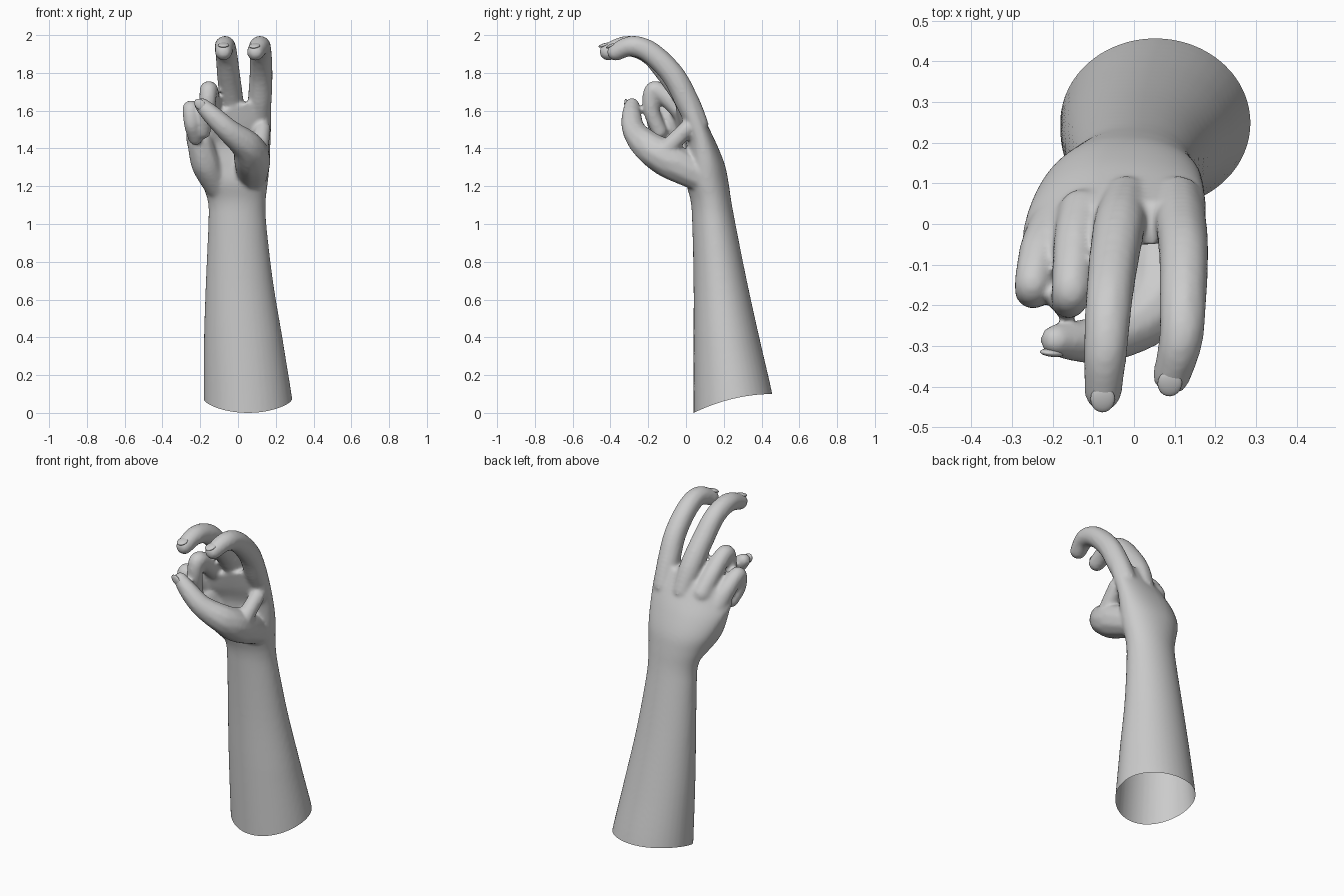
import bpy, bmesh, math
from mathutils import Vector, Matrix

if "Cube" in bpy.data.objects:
    bpy.data.objects.remove(bpy.data.objects["Cube"])


def spline(pts, steps):
    """Smooth curve through tuples of any length (Catmull-Rom)."""
    out = []
    n = len(pts)
    for i in range(n - 1):
        quad = [pts[max(i - 1, 0)], pts[i], pts[i + 1], pts[min(i + 2, n - 1)]]
        for s in range(steps):
            t = s / steps
            out.append([0.5 * (2 * b + (c - a) * t + (2 * a - 5 * b + 4 * c - d) * t * t
                               + (3 * b - a - 3 * c + d) * t ** 3)
                        for a, b, c, d in zip(*quad)])
    out.append(list(pts[-1]))
    return out


def add_digit(bm, pts):
    """Chain of balls (x, y, z, radius) forming a finger-like tube."""
    for x, y, z, r in spline(pts, 8):
        bmesh.ops.create_icosphere(bm, subdivisions=2, radius=r,
                                   matrix=Matrix.Translation((x, y, z)))


def add_limb(bm, sections, sides=40):
    """Loft of rounded sections: z, x min, x max, y min, y max, tilt, arch."""
    rings = []
    for z, x0, x1, y0, y1, tilt, arch in spline(sections, 5):
        ring = []
        for k in range(sides):
            a = 2 * math.pi * k / sides
            c, s = math.cos(a), math.sin(a)
            p = 1 - 0.2 * min(1, abs(tilt) * 3 + arch * 0.3)
            x = (x0 + x1) / 2 + (x1 - x0) / 2 * math.copysign(abs(c) ** p, c)
            y = (y0 + y1) / 2 + (y1 - y0) / 2 * math.copysign(abs(s) ** p, s)
            y -= arch * min(0, x + 0.04) ** 2
            ring.append(bm.verts.new((x, y, z + tilt * (x - 0.1))))
        rings.append(ring)
    for lo, hi in zip(rings, rings[1:]):
        for k in range(sides):
            j = (k + 1) % sides
            bm.faces.new((lo[k], lo[j], hi[j], hi[k]))
    bm.faces.new(rings[0][::-1])
    bm.faces.new(rings[-1])


bm = bmesh.new()

# forearm, wrist and palm
add_limb(bm, [
    (-0.10, -0.18, 0.31, 0.04, 0.49, 0, 0),
    (0.10, -0.182, 0.287, 0.04, 0.457, 0, 0),
    (0.40, -0.18, 0.235, 0.04, 0.388, 0, 0),
    (0.70, -0.17, 0.185, 0.04, 0.322, 0, 0),
    (1.00, -0.157, 0.15, 0.033, 0.262, 0, 0),
    (1.12, -0.16, 0.147, 0.025, 0.24, 0, 0),
    (1.22, -0.195, 0.158, 0.0, 0.225, 0, 0.4),
    (1.32, -0.235, 0.168, 0.0, 0.205, 0.03, 0.9),
    (1.44, -0.265, 0.173, 0.0, 0.16, 0.1, 1.4),
    (1.55, -0.275, 0.178, -0.03, 0.11, 0.22, 1.6),
    (1.66, -0.25, 0.175, -0.055, 0.055, 0.32, 1.6),
])

# fingers, thumb and heel of the palm
index = [(0.11, 0.06, 1.53, 0.06), (0.115, 0.005, 1.65, 0.066),
         (0.122, -0.07, 1.79, 0.064), (0.12, -0.185, 1.905, 0.061),
         (0.115, -0.285, 1.942, 0.056), (0.093, -0.372, 1.91, 0.048)]
middle = [(-0.02, 0.06, 1.53, 0.06), (-0.035, 0.0, 1.66, 0.066),
          (-0.05, -0.09, 1.79, 0.064), (-0.062, -0.195, 1.905, 0.06),
          (-0.07, -0.31, 1.942, 0.056), (-0.076, -0.412, 1.912, 0.048)]
ring = [(-0.13, 0.03, 1.53, 0.058), (-0.145, -0.05, 1.625, 0.056),
        (-0.155, -0.165, 1.71, 0.05), (-0.165, -0.185, 1.61, 0.046),
        (-0.185, -0.14, 1.49, 0.042)]
little = [(-0.205, -0.01, 1.46, 0.058), (-0.23, -0.07, 1.545, 0.055),
          (-0.25, -0.15, 1.61, 0.046), (-0.245, -0.165, 1.53, 0.043),
          (-0.225, -0.12, 1.455, 0.04)]
thumb = [(0.075, 0.06, 1.26, 0.085), (0.075, -0.09, 1.34, 0.1),
         (0.05, -0.2, 1.41, 0.085), (-0.045, -0.272, 1.49, 0.065),
         (-0.13, -0.288, 1.57, 0.054), (-0.192, -0.286, 1.63, 0.04)]
palm_heel = [(-0.11, 0.09, 1.2, 0.07), (-0.17, 0.02, 1.32, 0.08),
             (-0.2, -0.02, 1.43, 0.07)]
thumb_web = [(0.115, -0.1, 1.4, 0.05), (0.13, 0.0, 1.5, 0.045)]
for digit in (index, middle, ring, little, thumb, palm_heel, thumb_web):
    add_digit(bm, digit)

mesh = bpy.data.meshes.new("arm_and_hand")
bm.to_mesh(mesh)
bm.free()
arm = bpy.data.objects.new("arm_and_hand", mesh)
bpy.context.collection.objects.link(arm)
bpy.context.view_layer.objects.active = arm
arm.select_set(True)

# fuse everything into one skin
fuse = arm.modifiers.new("fuse", 'REMESH')
fuse.mode = 'VOXEL'
fuse.voxel_size = 0.01
soften = arm.modifiers.new("soften", 'SMOOTH')
soften.factor = 0.5
soften.iterations = 8
for m in ("fuse", "soften"):
    bpy.ops.object.modifier_apply(modifier=m)

# open lower end with a rim that dips at the front
bm = bmesh.new()
bm.from_mesh(arm.data)
bmesh.ops.bisect_plane(bm, geom=bm.verts[:] + bm.edges[:] + bm.faces[:],
                       plane_co=(0, 0, 0.1), plane_no=(0, 0, 1), clear_inner=True)
for v in bm.verts:
    w = max(0, (0.4 - v.co.z) / 0.3)
    t = min(1, max(0, (v.co.y - 0.04) / 0.42))
    v.co.z -= 0.1 * (1 - t) ** 2 * w
for f in bm.faces:
    f.smooth = True
bm.to_mesh(arm.data)
bm.free()


def add_nail(name, digit, up, size):
    """Thin oval shell lying on the back of a fingertip."""
    tip, prev = Vector(digit[-1][:3]), Vector(digit[-2][:3])
    along = (tip - prev).normalized()
    side = along.cross(Vector(up)).normalized()
    normal = side.cross(along)
    basis = Matrix((side, along, normal)).transposed().to_4x4()
    place = Matrix.Translation(tip + normal * (digit[-1][3] - 0.009) + along * 0.008)
    nb = bmesh.new()
    bmesh.ops.create_uvsphere(nb, u_segments=20, v_segments=10, radius=1,
                              matrix=place @ basis @ Matrix.Diagonal((*size, 1)))
    for f in nb.faces:
        f.smooth = True
    me = bpy.data.meshes.new(name)
    nb.to_mesh(me)
    nb.free()
    bpy.context.collection.objects.link(bpy.data.objects.new(name, me))


# fingernails
add_nail("index_nail", index, (0, 0, 1), (0.03, 0.034, 0.01))
add_nail("middle_nail", middle, (0, 0, 1), (0.03, 0.034, 0.01))
add_nail("thumb_nail", thumb, (-0.2, -1, 0), (0.026, 0.034, 0.01))
